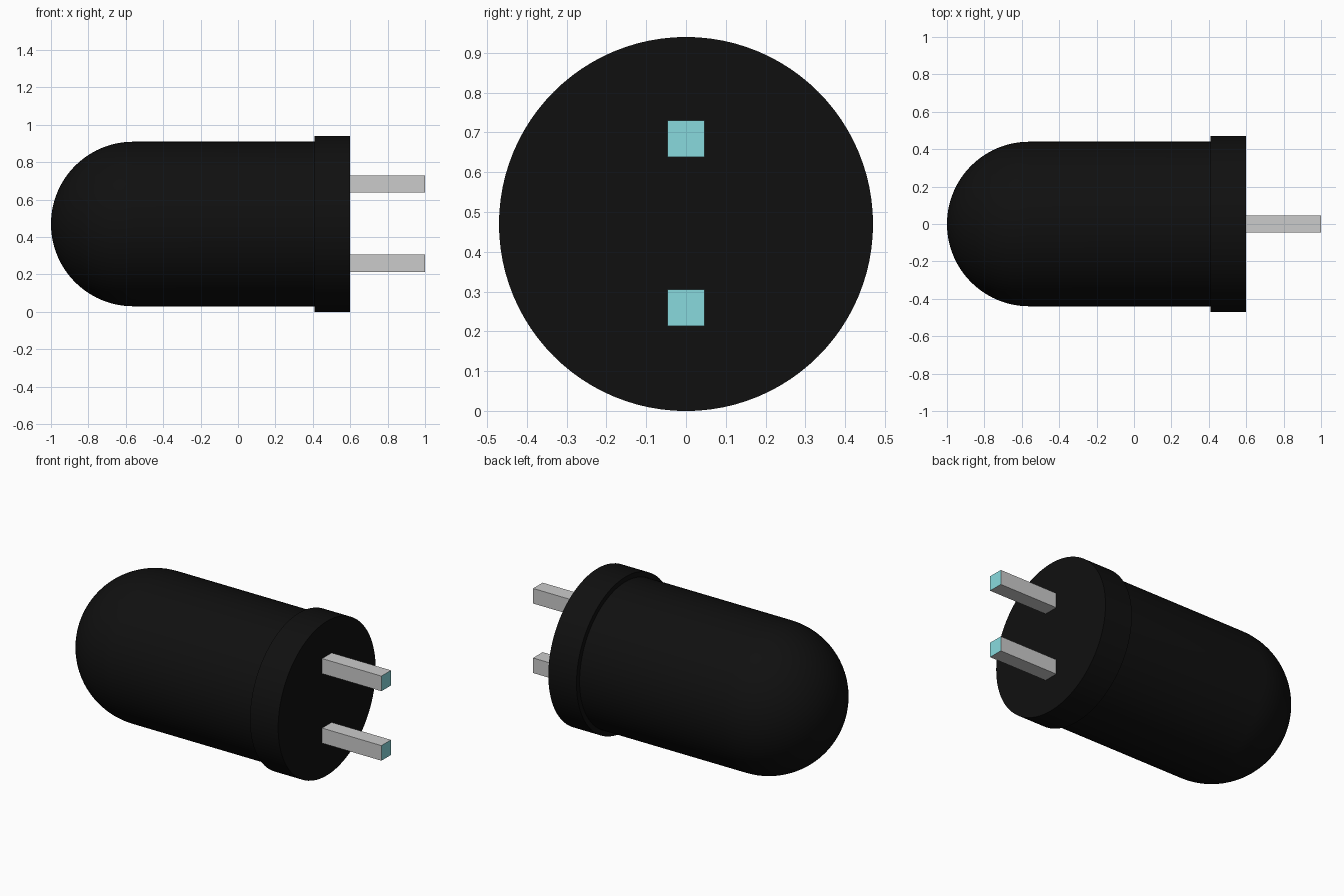
import bpy, bmesh, math
from mathutils import Matrix, Vector

if "Cube" in bpy.data.objects:
    bpy.data.objects.remove(bpy.data.objects["Cube"])

AXIS_Z = 0.47   # height of the bulb's horizontal axis


def material(name, color):
    m = bpy.data.materials.new(name)
    m.diffuse_color = (*color, 1)
    m.use_nodes = True
    m.node_tree.nodes["Principled BSDF"].inputs["Base Color"].default_value = m.diffuse_color
    return m


def finish(name, bm, mats):
    bmesh.ops.recalc_face_normals(bm, faces=bm.faces)
    mesh = bpy.data.meshes.new(name)
    bm.to_mesh(mesh)
    bm.free()
    for m in mats:
        mesh.materials.append(m)
    obj = bpy.data.objects.new(name, mesh)
    bpy.context.collection.objects.link(obj)
    return obj


black = material("black_plastic", (0.005, 0.005, 0.005))
teal = material("teal_tip", (0.25, 0.7, 0.73))

# Domed body with a wider rim at the base, lathed around the x axis
R, RIM = 0.44, 0.47
profile = [(-1 + R - R * math.cos(a), R * math.sin(a))
           for a in (math.pi / 2 * i / 24 for i in range(25))]
profile += [(0.41, R), (0.41, RIM), (0.6, RIM), (0.6, 0)]
bm = bmesh.new()
verts = [bm.verts.new((x, 0, r)) for x, r in profile]
edges = [bm.edges.new(pair) for pair in zip(verts, verts[1:])]
bmesh.ops.spin(bm, geom=verts + edges, cent=(0, 0, 0), axis=(1, 0, 0),
               angle=2 * math.pi, steps=96, use_merge=True)
bmesh.ops.remove_doubles(bm, verts=bm.verts, dist=1e-5)
bmesh.ops.translate(bm, verts=bm.verts, vec=(0, 0, AXIS_Z))
bulb = finish("bulb_body", bm, [black])
bpy.context.view_layer.objects.active = bulb
bulb.select_set(True)
bpy.ops.object.shade_smooth_by_angle(angle=math.radians(30))

# Two square leads with coloured ends
for name, z in (("lower_lead", 0.26), ("upper_lead", 0.684)):
    bm = bmesh.new()
    bmesh.ops.create_cube(bm, size=1, matrix=Matrix.Translation((0.8, 0, z))
                          @ Matrix.Diagonal((0.4, 0.092, 0.092, 1)))
    for f in bm.faces:
        if f.calc_center_median().x > 0.99:
            f.material_index = 1
    lead = finish(name, bm, [None, teal])
